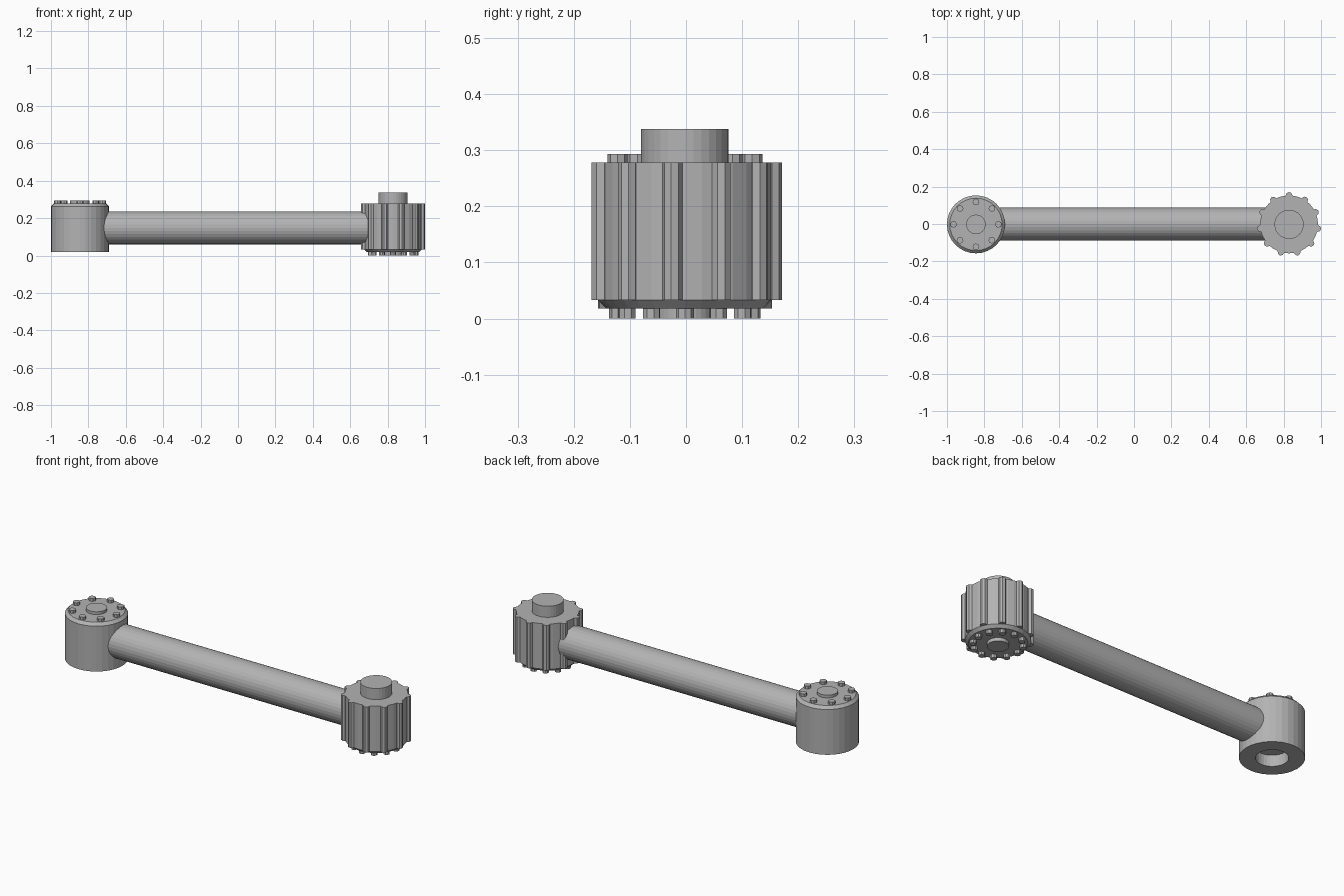
import bpy, bmesh
from math import cos, sin, pi, radians
from mathutils import Matrix

cube = bpy.data.objects.get("Cube")
if cube:
    bpy.data.objects.remove(cube)

LEFT_X, RIGHT_X, MID_Y = -0.845, 0.829, -0.002
SIDES = 32

steel = bpy.data.materials.new("grey steel")
steel.use_nodes = True
steel.diffuse_color = (0.45, 0.45, 0.45, 1)
steel.node_tree.nodes["Principled BSDF"].inputs["Base Color"].default_value = (0.45, 0.45, 0.45, 1)


def finish(name, bm, location):
    bmesh.ops.recalc_face_normals(bm, faces=bm.faces)
    mesh = bpy.data.meshes.new(name)
    bm.to_mesh(mesh)
    bm.free()
    mesh.materials.append(steel)
    obj = bpy.data.objects.new(name, mesh)
    obj.location = location
    bpy.context.collection.objects.link(obj)
    return obj


def lathe(name, profile, location):
    """Revolve (radius, z) points around z and close both ends."""
    bm = bmesh.new()
    rings = [[bm.verts.new((r * cos(2 * pi * i / SIDES), r * sin(2 * pi * i / SIDES), z))
              for i in range(SIDES)] for r, z in profile]
    for low, high in zip(rings, rings[1:]):
        for i in range(SIDES):
            j = (i + 1) % SIDES
            bm.faces.new((low[i], low[j], high[j], high[i]))
    bm.faces.new(rings[0])
    bm.faces.new(rings[-1])
    return finish(name, bm, location)


def pin_ring(name, count, ring_radius, pin_radius, z0, z1, start, x, sides=8):
    """Upright pins spaced evenly around a circle."""
    bm = bmesh.new()
    for k in range(count):
        a = radians(start) + 2 * pi * k / count
        place = Matrix.Translation((ring_radius * cos(a), ring_radius * sin(a), (z0 + z1) / 2))
        bmesh.ops.create_cone(bm, cap_ends=True, segments=sides, radius1=pin_radius,
                              radius2=pin_radius, depth=z1 - z0,
                              matrix=place @ Matrix.Rotation(a, 4, "Z"))
    return finish(name, bm, (x, MID_Y, 0))


left, right = (LEFT_X, MID_Y, 0), (RIGHT_X, MID_Y, 0)

# Socket hub: chamfered top, blind hole underneath
lathe("socket_hub", [(0.078, 0.078), (0.078, 0.018), (0.155, 0.018),
                     (0.155, 0.263), (0.14, 0.278)], left)
lathe("socket_cap", [(0.052, 0.27), (0.052, 0.293)], left)
pin_ring("socket_bolts", 8, 0.12, 0.018, 0.27, 0.293, 0, LEFT_X)

# Ribbed hub: chamfered bottom, round ribs, post on top
lathe("ribbed_hub", [(0.14, 0.018), (0.155, 0.033), (0.155, 0.278)], right)
lathe("hub_post", [(0.078, 0.27), (0.078, 0.338)], right)
lathe("hub_bottom_cap", [(0.052, 0), (0.052, 0.025)], right)
pin_ring("hub_ribs", 11, 0.155, 0.018, 0.033, 0.278, 90, RIGHT_X)
pin_ring("hub_bolts", 12, 0.119, 0.016, 0, 0.025, 0, RIGHT_X)

# Tube joining the hubs
tube_start, tube_end = -0.75, RIGHT_X - 0.05
tube = lathe("connecting_tube", [(0.088, tube_start), (0.088, tube_end)], (0, 0, 0.148))
tube.data.transform(Matrix.Rotation(pi / 2, 4, "Y"))
